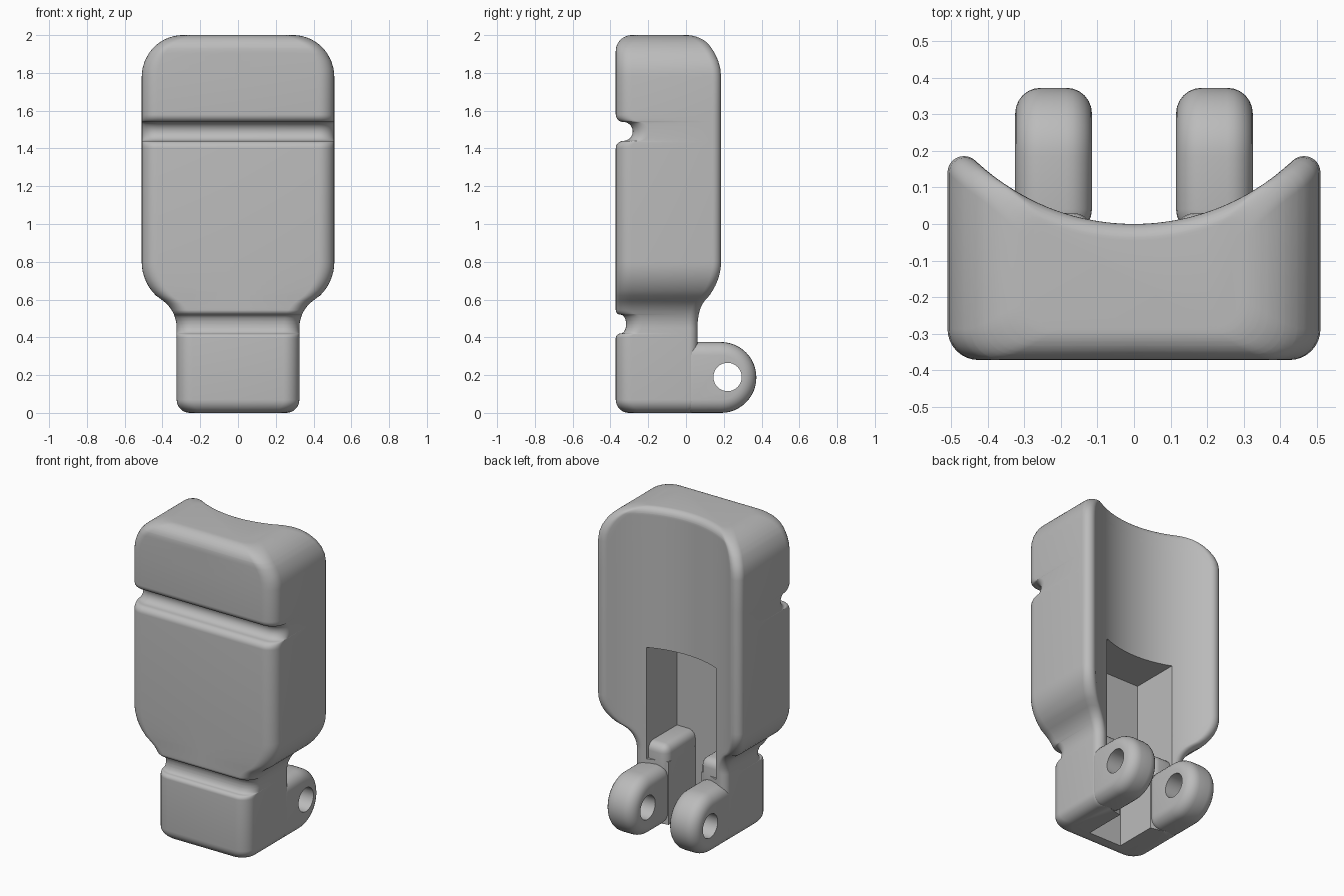
import bpy, bmesh
from math import sin, cos, sqrt, pi, atan2, radians

if "Cube" in bpy.data.objects:
    bpy.data.objects.remove(bpy.data.objects["Cube"], do_unlink=True)

grey = bpy.data.materials.new("plain_grey")
grey.use_nodes = True
colour = (0.5, 0.5, 0.5, 1)
grey.diffuse_color = colour
grey.node_tree.nodes["Principled BSDF"].inputs["Base Color"].default_value = colour

FRONT, WIDE, NECK, TOP = -0.372, 0.51, 0.325, 2.0
SCOOP_Y, SCOOP_R, TIP_R = 0.63, 0.63, 0.045
EDGE = 0.085
GROOVES = [(1.49, 0.05, 0.05, 0.04), (0.47, 0.05, 0.03, 0.025)]  # z, half height, depth, lip


def add(name, bm):
    bmesh.ops.recalc_face_normals(bm, faces=bm.faces)
    me = bpy.data.meshes.new(name)
    bm.to_mesh(me)
    bm.free()
    ob = bpy.data.objects.new(name, me)
    bpy.context.collection.objects.link(ob)
    me.materials.append(grey)
    return ob


def activate(ob):
    bpy.ops.object.select_all(action='DESELECT')
    ob.select_set(True)
    bpy.context.view_layer.objects.active = ob


def apply(ob, kind, **props):
    mod = ob.modifiers.new(kind.title(), kind)
    for key, value in props.items():
        setattr(mod, key, value)
    activate(ob)
    bpy.ops.object.modifier_apply(modifier=mod.name)


def cut(ob, cutter):
    apply(ob, 'BOOLEAN', object=cutter, operation='DIFFERENCE', solver='EXACT')
    bpy.data.objects.remove(cutter, do_unlink=True)


def prism(name, outline, x0, x1):
    """Extrude a (y, z) outline along x."""
    bm = bmesh.new()
    a, b = ([bm.verts.new((x, y, z)) for y, z in outline] for x in (x0, x1))
    bm.faces.new(a)
    bm.faces.new(b[::-1])
    for i in range(len(a)):
        j = (i + 1) % len(a)
        bm.faces.new((a[i], b[i], b[j], a[j]))
    return add(name, bm)


def box(name, x0, x1, y0, y1, z0, z1):
    return prism(name, [(y0, z0), (y1, z0), (y1, z1), (y0, z1)], x0, x1)


def disc(cy, cz, r, start, end, n):
    return [(cy + r * cos(start + (end - start) * i / n),
             cz + r * sin(start + (end - start) * i / n)) for i in range(n + 1)]


def fillet(dist, r):
    """Setback of a rounded edge at a distance from the end."""
    return r - sqrt(max(0, r * r - (r - dist) ** 2)) if dist < r else 0


def half_width(z):
    if z > 1.78:
        return WIDE - fillet(TOP - z, 0.22)
    if z > 0.8:
        return WIDE
    if z > 0.596:
        return 0.26 + sqrt(0.25 ** 2 - (0.8 - z) ** 2)
    if z > 0.45:
        return 0.505 - sqrt(0.18 ** 2 - (z - 0.45) ** 2)
    return NECK - fillet(z, 0.07)


def front(z):
    y = FRONT + fillet(TOP - z, EDGE) + fillet(z, 0.07)
    for zc, half, depth, lip in GROOVES:
        d = abs(z - zc)
        if d < half:
            y += lip + depth * sqrt(1 - (d / half) ** 2)
        else:
            y += fillet(d - half, lip)
    return y


def section(z):
    """Right half of a horizontal slice, from front middle to back middle."""
    w, f = half_width(z), front(z)
    sy = SCOOP_Y - fillet(TOP - z, TIP_R)
    pts = [(0, f)] + disc(w - EDGE, f + EDGE, EDGE, -pi / 2, 0, 8)
    tx = w - TIP_R
    ty = sy - sqrt((SCOOP_R + TIP_R) ** 2 - tx * tx)
    pts += disc(tx, ty, TIP_R, 0, atan2(sy - ty, -tx), 10)
    a = atan2(ty - sy, tx)
    return pts + disc(0, sy, SCOOP_R, a, -pi / 2, 14)[1:]


# Heights of the slices, denser around every rounded feature
steps = [i / 8 for i in range(9)]
levels = {0.45 + 0.146 * t for t in steps} | {0.596 + 0.204 * t for t in steps}
levels |= {0.07 * (1 - cos(t * pi / 2)) for t in steps}
levels |= {TOP - r * (1 - cos(t * pi / 2)) for t in steps for r in (0.22, EDGE, TIP_R)}
for zc, half, depth, lip in GROOVES:
    for side in (-1, 1):
        levels |= {zc + side * half * sin(t * pi / 2) for t in steps}
        levels |= {zc + side * (half + lip * (1 - cos(t * pi / 2))) for t in steps}
levels = sorted({round(z, 4) for z in levels})

# Body: loft of the slices
bm = bmesh.new()
rings = []
for z in levels:
    right = section(z)
    loop = right + [(-x, y) for x, y in right[-2:0:-1]]
    rings.append([bm.verts.new((x, y, z)) for x, y in loop])
for lo, hi in zip(rings, rings[1:]):
    for i in range(len(lo)):
        j = (i + 1) % len(lo)
        bm.faces.new((lo[i], lo[j], hi[j], hi[i]))
bm.faces.new(rings[0][::-1])
bm.faces.new(rings[-1])
body = add("body", bm)

# Pocket in the back and the open slot below it
cut(body, box("pocket_cutter", -0.245, 0.245, -0.26, 0.6, 0.4, 1.11))
cut(body, box("slot_cutter", -0.115, 0.115, -0.26, 0.6, -0.2, 0.5))
parts = [body]

# Hinge lugs and the rounded shoulders inside the pocket
for name, s in (("left", 1), ("right", -1)):
    outline = [(-0.03, 0.375), (-0.03, 0)] + disc(0.185, 0.1875, 0.1875, -pi / 2, pi / 2, 24)
    lug = prism(name + "_hinge_lug", outline, s * 0.115, s * NECK)
    apply(lug, 'BEVEL', width=0.07, segments=6, limit_method='ANGLE', angle_limit=radians(60))
    cut(lug, prism("hole_cutter", disc(0.22, 0.19, 0.075, 0, 2 * pi, 32)[:-1], s * 0.05, s * 0.4))
    shoulder = box(name + "_pocket_shoulder", s * 0.115, s * 0.29, -0.3, 0.03, 0.2, 0.5)
    apply(shoulder, 'BEVEL', width=0.05, segments=5, limit_method='ANGLE')
    parts += [lug, shoulder]

for ob in parts:
    activate(ob)
    bpy.ops.object.shade_smooth_by_angle(angle=radians(35))
